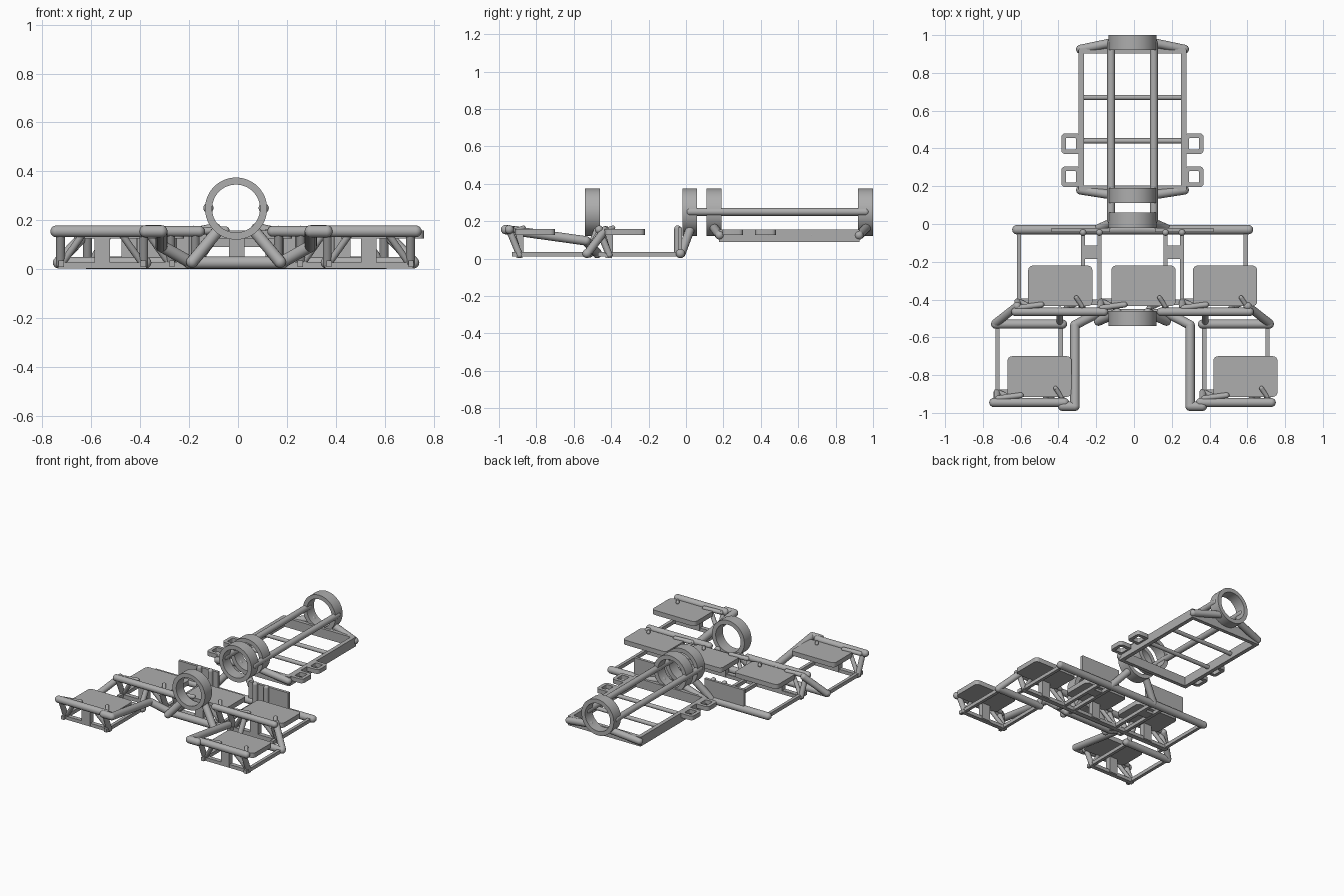
import bpy, bmesh, math
from mathutils import Vector, Matrix

cube = bpy.data.objects.get("Cube")
if cube:
    bpy.data.objects.remove(cube, do_unlink=True)

mat = bpy.data.materials.new("plain grey")
mat.use_nodes = True
GREY = (0.42, 0.42, 0.42, 1)
mat.diffuse_color = GREY
mat.node_tree.nodes["Principled BSDF"].inputs["Base Color"].default_value = GREY


def finish(name, bm):
    bmesh.ops.recalc_face_normals(bm, faces=bm.faces)
    mesh = bpy.data.meshes.new(name)
    bm.to_mesh(mesh)
    bm.free()
    mesh.materials.append(mat)
    ob = bpy.data.objects.new(name, mesh)
    bpy.context.collection.objects.link(ob)
    bpy.ops.object.select_all(action='DESELECT')
    ob.select_set(True)
    bpy.context.view_layer.objects.active = ob
    bpy.ops.object.shade_smooth_by_angle(angle=math.radians(35))
    return ob


def tube(name, points, r):
    """Round tube along points with ball joints."""
    bm = bmesh.new()
    pts = [Vector(p) for p in points]
    for a, b in zip(pts, pts[1:]):
        d = b - a
        m = Matrix.Translation((a + b) / 2) @ d.to_track_quat('Z', 'Y').to_matrix().to_4x4()
        bmesh.ops.create_cone(bm, cap_ends=True, segments=16, radius1=r, radius2=r,
                              depth=d.length, matrix=m)
    for p in pts:
        bmesh.ops.create_uvsphere(bm, u_segments=16, v_segments=8, radius=r,
                                  matrix=Matrix.Translation(p))
    return finish(name, bm)


def box(name, x, y, z):
    bm = bmesh.new()
    size = Matrix.Diagonal((x[1] - x[0], y[1] - y[0], z[1] - z[0], 1))
    mid = Matrix.Translation((sum(x) / 2, sum(y) / 2, sum(z) / 2))
    bmesh.ops.create_cube(bm, size=1, matrix=mid @ size)
    return finish(name, bm)


def rounded(x, y, r):
    """Outline of a rounded rectangle."""
    out = []
    for i, (cx, cy) in enumerate([(x[1] - r, y[1] - r), (x[0] + r, y[1] - r),
                                  (x[0] + r, y[0] + r), (x[1] - r, y[0] + r)]):
        for k in range(5):
            a = (i + k / 4) * math.pi / 2
            out.append((cx + r * math.cos(a), cy + r * math.sin(a)))
    return out


def slab(name, x, y, z, r, wall=0):
    """Rounded plate, or a rounded square loop when wall is given."""
    bm = bmesh.new()
    outer = rounded(x, y, r)
    layers = [[bm.verts.new((*p, h)) for p in outer] for h in z]
    n = len(outer)
    loops = [layers]
    if wall:
        inner = rounded((x[0] + wall, x[1] - wall), (y[0] + wall, y[1] - wall), r * 0.3)
        loops.append([[bm.verts.new((*p, h)) for p in inner] for h in z])
        for k in range(2):
            for i in range(n):
                j = (i + 1) % n
                bm.faces.new((loops[0][k][i], loops[0][k][j], loops[1][k][j], loops[1][k][i]))
    else:
        for layer in layers:
            bm.faces.new(layer)
    for lo, hi in loops:
        for i in range(n):
            j = (i + 1) % n
            bm.faces.new((lo[i], lo[j], hi[j], hi[i]))
    return finish(name, bm)


CX = -0.008   # centre line of the rings
RING_Z = 0.248


def ring(name, y0, y1):
    bm = bmesh.new()
    rows = []
    n = 48
    for i in range(n):
        a = math.tau * i / n
        rows.append([bm.verts.new((CX + r * math.cos(a), y, RING_Z + r * math.sin(a)))
                     for r, y in ((0.127, y0), (0.127, y1), (0.098, y1), (0.098, y0))])
    for i in range(n):
        a, b = rows[i], rows[(i + 1) % n]
        for k in range(4):
            bm.faces.new((a[k], a[(k + 1) % 4], b[(k + 1) % 4], b[k]))
    return finish(name, bm)


# Four upright rings
ring("rear_ring", 0.92, 1.0)
ring("upper_frame_front_ring", 0.11, 0.19)
ring("lower_frame_rear_ring", -0.02, 0.06)
ring("lower_frame_front_ring", -0.54, -0.46)

# Upper frame: flat border and round cross bars
for y, name in ((0.19, "front"), (0.915, "rear")):
    box("upper_frame_%s_bar" % name, (-0.29, 0.275), (y - 0.013, y + 0.013), (0.09, 0.155))
for y in (0.44, 0.67):
    tube("upper_cross_bar", [(-0.28, y, 0.125), (0.265, y, 0.125)], 0.014)

for s in (-1, 1):
    side = "left" if s > 0 else "right"

    def X(v):
        return CX + s * v

    def span(a, b):
        return tuple(sorted((X(a), X(b))))

    # Upper frame sides, long rods, corner braces and square loops
    tube(side + "_long_rod", [(X(0.113), 0.02, 0.25), (X(0.113), 0.96, 0.25)], 0.021)
    box(side + "_upper_rail", span(0.258, 0.286), (0.18, 0.925), (0.09, 0.155))
    tube(side + "_rear_brace", [(X(0.275), 0.925, 0.125), (X(0.085), 0.965, 0.165)], 0.024)
    tube(side + "_front_brace", [(X(0.275), 0.18, 0.125), (X(0.085), 0.15, 0.165)], 0.024)
    for y in (0.195, 0.37):
        slab(side + "_square_loop", span(0.275, 0.377), (y, y + 0.11), (0.125, 0.155), 0.022, 0.024)

    # Ring struts
    for y in (-0.025, -0.515):
        tube(side + "_ring_strut", [(X(0.18), y, 0.03), (X(0.08), y + 0.045, 0.15)], 0.024)

    # Rising tube from the middle beam to the front bay
    tube(side + "_rising_tube", [(X(0.19), -0.475, 0.03), (X(0.305), -0.535, 0.095),
                                 (X(0.305), -0.965, 0.155), (X(0.37), -0.965, 0.155)], 0.025)

    # Bay bars and outer diagonals
    tube(side + "_front_top_bar", [(X(0.36), -0.945, 0.155), (X(0.735), -0.945, 0.155)], 0.024)
    tube(side + "_middle_top_bar", [(X(0.15), -0.465, 0.155), (X(0.62), -0.465, 0.155)], 0.022)
    tube(side + "_front_bay_rear_bar", [(X(0.37), -0.53, 0.027), (X(0.725), -0.53, 0.027)], 0.024)
    tube(side + "_outer_diagonal", [(X(0.725), -0.525, 0.03), (X(0.61), -0.435, 0.15)], 0.022)
    tube(side + "_inner_diagonal", [(X(0.385), -0.525, 0.03), (X(0.385), -0.455, 0.15)], 0.018)

    # Flat floor rails
    for x in (0.175, 0.262, 0.6):
        box(side + "_floor_rail", span(x - 0.011, x + 0.011), (-0.47, -0.03), (0.01, 0.035))
    for x in (0.38, 0.715):
        box(side + "_front_floor_rail", span(x - 0.011, x + 0.011), (-0.93, -0.53), (0.01, 0.035))
    box(side + "_floor_plate", span(0.17, 0.27), (-0.185, -0.115), (0.012, 0.03))

    # Upright rear panel with pegs
    box(side + "_rear_panel", span(0.12, 0.43), (-0.042, -0.022), (0.035, 0.165))
    for x in (0.175, 0.262):
        tube(side + "_panel_peg", [(X(x), -0.045, 0.03), (X(x), -0.045, 0.16)], 0.018)

# Beams across the lower frame
tube("rear_beam", [(-0.62, -0.03, 0.027), (0.606, -0.03, 0.027)], 0.025)
tube("middle_beam", [(-0.198, -0.475, 0.027), (0.182, -0.475, 0.027)], 0.025)
box("middle_floor_bar", (-0.62, 0.61), (-0.43, -0.4), (0.004, 0.03))

# Five bays: (centre x, front y)
for c, y in ((-0.445, -0.465), (-0.005, -0.465), (0.427, -0.465),
             (-0.555, -0.945), (0.535, -0.945)):
    slab("seat_plate", (c - 0.115, c + 0.225), (y + 0.03, y + 0.245), (0.125, 0.158), 0.025)
    box("centre_post", (c - 0.032, c + 0.032), (y + 0.035, y + 0.075), (0.01, 0.13))
    box("bay_floor_bar", (c - 0.18, c + 0.18), (y + 0.04, y + 0.07), (0.004, 0.028))
    for s in (-1, 1):
        tube("bay_post", [(c + s * 0.17, y + 0.005, 0.14), (c + s * 0.17, y + 0.055, 0.02)], 0.018)
        tube("bay_diagonal", [(c + s * 0.165, y + 0.055, 0.022), (c + s * 0.085, y + 0.02, 0.135)], 0.014)
    tube("long_stub", [(c - 0.165, y + 0.022, 0.155), (c - 0.045, y + 0.038, 0.16)], 0.015)
    tube("short_stub", [(c + 0.17, y + 0.03, 0.15), (c + 0.14, y + 0.075, 0.165)], 0.012)
